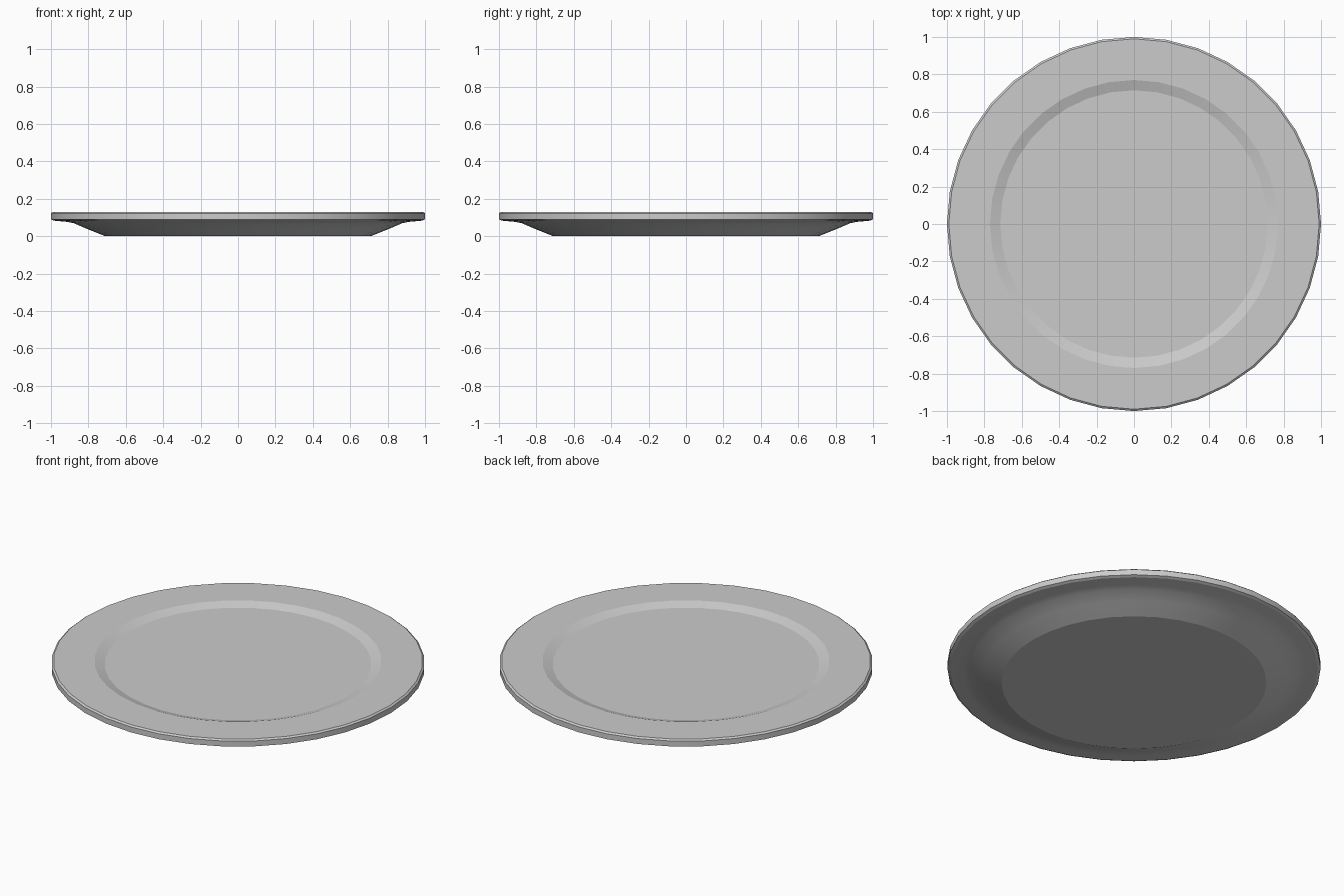
import bpy, bmesh, math

if "Cube" in bpy.data.objects:
    bpy.data.objects.remove(bpy.data.objects["Cube"])

SIDES = 36

# Half cross-section (radius, height), from underside centre to top centre
profile = [
    (0.0, 0.0), (0.71, 0.0), (0.81, 0.04), (0.88, 0.07), (0.92, 0.077),
    (0.985, 0.083), (1.0, 0.09), (1.0, 0.122), (0.99, 0.13),
    (0.77, 0.13), (0.715, 0.112), (0.0, 0.112),
]

# Plate: profile spun around the vertical axis
bm = bmesh.new()
verts = [bm.verts.new((r, 0, z)) for r, z in profile]
edges = [bm.edges.new(pair) for pair in zip(verts, verts[1:])]
bmesh.ops.spin(bm, geom=verts + edges, cent=(0, 0, 0), axis=(0, 0, 1),
               angle=math.tau, steps=SIDES, use_duplicate=False)
bmesh.ops.remove_doubles(bm, verts=bm.verts, dist=0.0005)
bmesh.ops.recalc_face_normals(bm, faces=bm.faces)
mesh = bpy.data.meshes.new("plate")
bm.to_mesh(mesh)
bm.free()

plate = bpy.data.objects.new("plate", mesh)
bpy.context.collection.objects.link(plate)

# Smooth shading with crisp rim edges
bpy.context.view_layer.objects.active = plate
plate.select_set(True)
bpy.ops.object.shade_smooth_by_angle(angle=math.radians(15))
